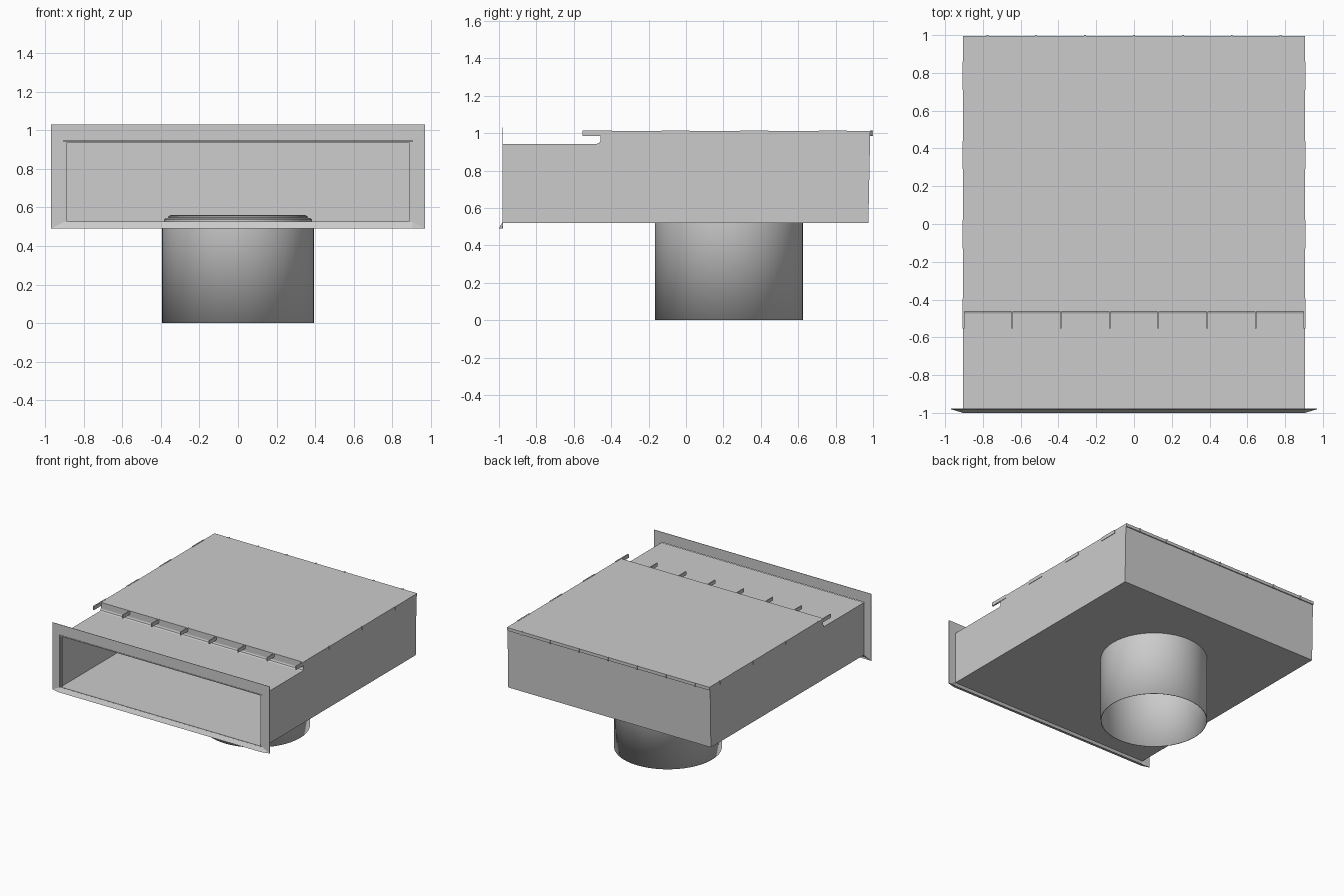
import bpy, bmesh, math
from mathutils import Matrix

if "Cube" in bpy.data.objects:
    bpy.data.objects.remove(bpy.data.objects["Cube"])


def make(name, bm, smooth=False):
    bmesh.ops.recalc_face_normals(bm, faces=bm.faces)
    me = bpy.data.meshes.new(name)
    bm.to_mesh(me)
    bm.free()
    ob = bpy.data.objects.new(name, me)
    bpy.context.collection.objects.link(ob)
    bpy.ops.object.select_all(action='DESELECT')
    ob.select_set(True)
    bpy.context.view_layer.objects.active = ob
    if smooth:
        bpy.ops.object.shade_smooth_by_angle(angle=math.radians(25))
    return ob


def boxes(name, extents):
    """One object made of axis-aligned boxes (x0, x1, y0, y1, z0, z1)."""
    bm = bmesh.new()
    for x0, x1, y0, y1, z0, z1 in extents:
        m = Matrix.Translation(((x0 + x1) / 2, (y0 + y1) / 2, (z0 + z1) / 2))
        bmesh.ops.create_cube(bm, size=1, matrix=m @ Matrix.Diagonal((x1 - x0, y1 - y0, z1 - z0, 1)))
    return make(name, bm)


def apply_modifier(ob, kind, **settings):
    mod = ob.modifiers.new(kind.title(), kind)
    for key, value in settings.items():
        setattr(mod, key, value)
    bpy.context.view_layer.objects.active = ob
    bpy.ops.object.modifier_apply(modifier=mod.name)


W = 0.905
DUCT_Y = 0.23

# Sheet-metal housing: stepped side profile, open at the front
profile = [(-0.98, 0.52), (0.975, 0.52), (0.985, 1.005), (-0.458, 1.005),
           (-0.458, 0.96), (-0.463, 0.948), (-0.475, 0.943), (-0.98, 0.943)]
bm = bmesh.new()
left = [bm.verts.new((-W, y, z)) for y, z in profile]
right = [bm.verts.new((W, y, z)) for y, z in profile]
for i in range(len(profile) - 1):
    bm.faces.new((left[i], left[i + 1], right[i + 1], right[i]))
bm.faces.new(left)
bm.faces.new(right[::-1])
# make normals point outward before thickening inward
bmesh.ops.recalc_face_normals(bm, faces=bm.faces)
housing = make("housing", bm)
apply_modifier(housing, 'SOLIDIFY', thickness=0.007, offset=-1, use_even_offset=True)

# Hole in the floor for the duct
bm = bmesh.new()
bmesh.ops.create_cone(bm, cap_ends=True, segments=48, radius1=0.383, radius2=0.383, depth=0.1,
                      matrix=Matrix.Translation((0, DUCT_Y, 0.52)))
cutter = make("hole_cutter", bm)
cutter.hide_render = True
apply_modifier(housing, 'BOOLEAN', operation='DIFFERENCE', object=cutter, solver='EXACT')
bpy.data.objects.remove(cutter)

# Round duct with a stepped collar inside the housing
duct = [(0.395, 0), (0.395, 0.519), (0.383, 0.523), (0.383, 0.538), (0.375, 0.545),
        (0.36, 0.547), (0.36, 0.555), (0.35, 0.56)]
bm = bmesh.new()
verts = [bm.verts.new((r, DUCT_Y, z)) for r, z in duct]
edges = [bm.edges.new(p) for p in zip(verts, verts[1:])]
bmesh.ops.spin(bm, geom=verts + edges, cent=(0, DUCT_Y, 0), axis=(0, 0, 1),
               angle=math.tau, steps=48, use_duplicate=False)
bmesh.ops.remove_doubles(bm, verts=bm.verts, dist=0.0005)
pipe = make("round_duct", bm, smooth=True)
apply_modifier(pipe, 'SOLIDIFY', thickness=0.005, offset=-1)

# Front flange: thin frame, with the bottom edge bent forward
bm = bmesh.new()
inner = [(-W, 0.523), (W, 0.523), (W, 0.946), (-W, 0.946)]
outer = [(-0.97, 0.49), (0.97, 0.49), (0.97, 1.03), (-0.97, 1.03)]
vi = [bm.verts.new((x, -0.98, z)) for x, z in inner]
vo = [bm.verts.new((x, -0.979, z)) for x, z in outer]
for i in range(4):
    j = (i + 1) % 4
    bm.faces.new((vi[i], vi[j], vo[j], vo[i]))
lip = [bm.verts.new((s * W, -0.9985, 0.492)) for s in (-1, 1)]
bm.faces.new((vi[0], vi[1], lip[1], lip[0]))
bm.faces.new((vi[0], lip[0], vo[0]))
bm.faces.new((vi[1], vo[1], lip[1]))
bm.faces.new((lip[0], lip[1], vo[1], vo[0]))
bm.faces.remove(next(f for f in bm.faces if set(f.verts) == {vi[0], vi[1], vo[1], vo[0]}))
flange = make("front_flange", bm)
apply_modifier(flange, 'SOLIDIFY', thickness=0.003, offset=0)

# Narrow return folds just inside the side walls of the opening
boxes("opening_folds", [(min(s * 0.888, s * 0.9), max(s * 0.888, s * 0.9), -0.978, -0.972, 0.527, 0.94)
                        for s in (-1, 1)])

# Lid plate with front and rear turned-down lips
boxes("lid", [(-W, W, -0.458, 0.992, 1.004, 1.012),
              (-W, W, -0.462, -0.456, 0.985, 1.012),
              (-W, W, 0.986, 0.994, 0.987, 1.012)])

# Upright tabs along the front of the lid
tab_x = [-0.902 + i * 1.804 / 7 for i in range(8)]
boxes("front_tabs", [(x - 0.004, x + 0.004, -0.553, -0.456, 0.985, 1.013) for x in tab_x])

# Clips along both side edges and the rear edge
side_y = [(-0.553, -0.395), (-0.13, 0.02), (0.29, 0.44), (0.71, 0.86)]
clips = []
for s in (-1, 1):
    a, b = sorted((s * 0.9, s * 0.909))
    clips += [(a, b, y0, y1, 0.986, 1.014) for y0, y1 in side_y]
boxes("side_clips", clips)
boxes("rear_clips", [(x - 0.005, x + 0.005, 0.985, 1.0, 0.985, 1.014)
                     for x in (-0.776 + i * 0.2587 for i in range(7))])
